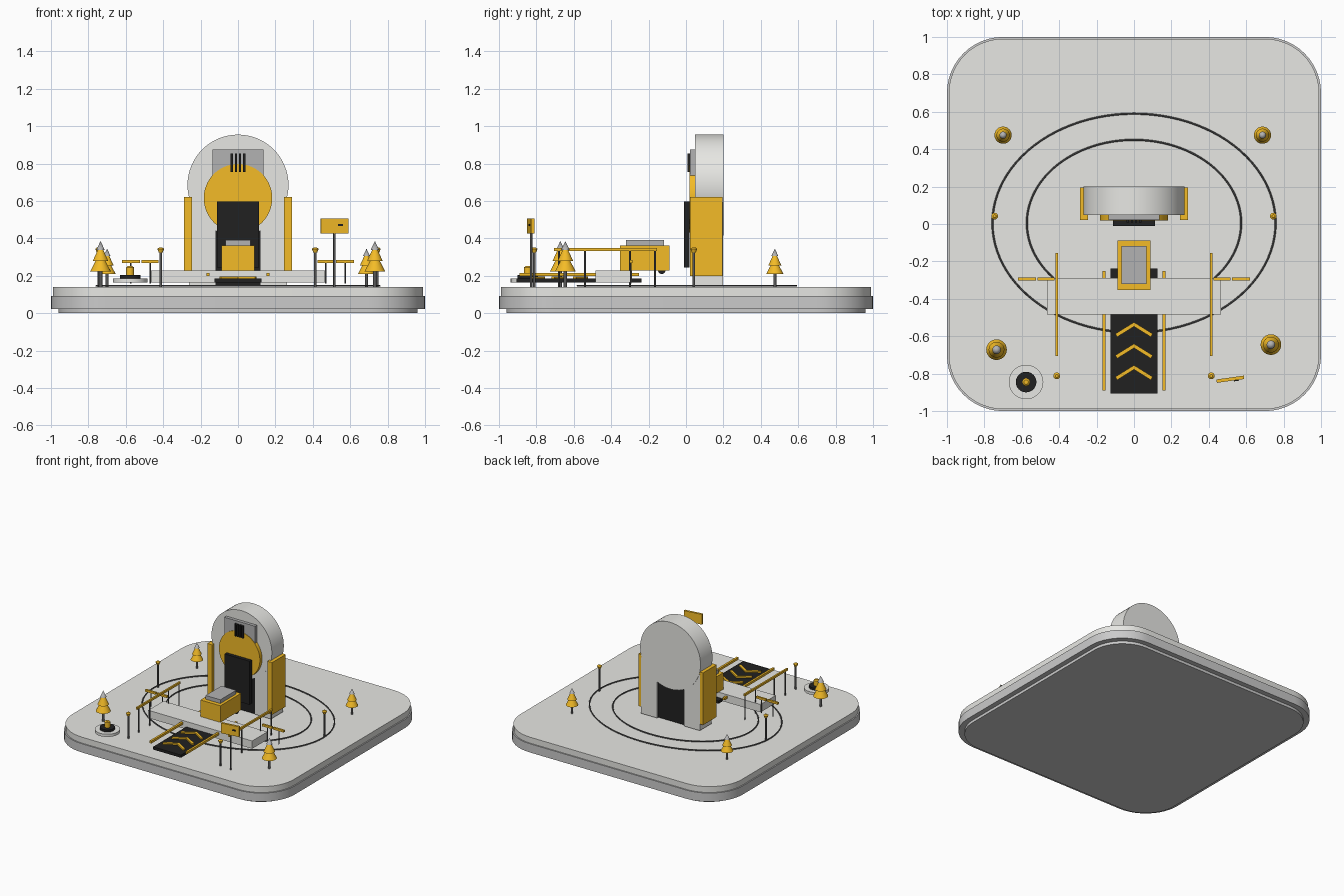
import bpy, bmesh, math
from mathutils import Vector

if "Cube" in bpy.data.objects:
    bpy.data.objects.remove(bpy.data.objects["Cube"])


def material(name, rgb):
    m = bpy.data.materials.new(name)
    m.diffuse_color = (*rgb, 1)
    m.use_nodes = True
    m.node_tree.nodes["Principled BSDF"].inputs["Base Color"].default_value = m.diffuse_color
    return m


YELLOW = material("amber", (0.9, 0.5, 0.02))
BLACK = material("black", (0.015, 0.015, 0.015))
DARK = material("dark_grey", (0.1, 0.1, 0.1))
SILVER = material("silver", (0.45, 0.45, 0.45))
WHITE = material("off_white", (0.8, 0.8, 0.77))


def finish(name, bm, mat=None, smooth=True):
    me = bpy.data.meshes.new(name)
    bmesh.ops.recalc_face_normals(bm, faces=bm.faces)
    bm.to_mesh(me)
    bm.free()
    ob = bpy.data.objects.new(name, me)
    bpy.context.collection.objects.link(ob)
    if mat:
        me.materials.append(mat)
    if smooth:
        bpy.ops.object.select_all(action='DESELECT')
        ob.select_set(True)
        bpy.context.view_layer.objects.active = ob
        bpy.ops.object.shade_smooth_by_angle(angle=math.radians(35))
    return ob


def box(name, x, y, z, mat=None):
    """Box from (min, max) ranges."""
    bm = bmesh.new()
    bmesh.ops.create_cube(bm, size=1)
    for v in bm.verts:
        for i, r in enumerate((x, y, z)):
            v.co[i] = r[0] if v.co[i] < 0 else r[1]
    return finish(name, bm, mat, False)


def rod(name, a, b, r1, mat=None, r2=None, seg=24):
    """Cylinder or cone between two points."""
    a, b = Vector(a), Vector(b)
    bm = bmesh.new()
    bmesh.ops.create_cone(bm, cap_ends=True, segments=seg, radius1=r1,
                          radius2=r1 if r2 is None else r2, depth=(b - a).length)
    rot = (b - a).to_track_quat('Z', 'Y')
    for v in bm.verts:
        v.co = rot @ v.co + (a + b) / 2
    return finish(name, bm, mat)


def rounded_slab(name, half, radius, z0, z1, mat=None):
    bm = bmesh.new()
    pts = []
    for k in range(4):
        cx = (half - radius) * (1 if k in (0, 3) else -1)
        cy = (half - radius) * (1 if k in (0, 1) else -1)
        for i in range(13):
            t = math.pi / 2 * (k + i / 12)
            pts.append(bm.verts.new((cx + radius * math.cos(t), cy + radius * math.sin(t), z0)))
    f = bm.faces.new(pts)
    top = bmesh.ops.extrude_face_region(bm, geom=[f])['geom']
    for v in top:
        if isinstance(v, bmesh.types.BMVert):
            v.co.z = z1
    return finish(name, bm, mat)


def ring(name, rx, ry, cy, z, r, mat):
    """Thin elliptical ground ring."""
    bm = bmesh.new()
    n, m = 96, 6
    vs = []
    for i in range(n):
        t = 2 * math.pi * i / n
        vs.append([bm.verts.new(((rx + r * math.cos(2 * math.pi * j / m)) * math.cos(t),
                                 cy + (ry + r * math.cos(2 * math.pi * j / m)) * math.sin(t),
                                 z + r * math.sin(2 * math.pi * j / m))) for j in range(m)])
    for i in range(n):
        for j in range(m):
            bm.faces.new((vs[i][j], vs[(i + 1) % n][j], vs[(i + 1) % n][(j + 1) % m], vs[i][(j + 1) % m]))
    return finish(name, bm, mat)


# Stepped base plate and ground rings
rounded_slab("base_foot", 0.96, 0.27, 0, 0.03)
rounded_slab("base_plate", 1.0, 0.30, 0.022, 0.092)
rounded_slab("base_deck", 0.99, 0.29, 0.09, 0.14, WHITE)
ring("outer_ground_ring", 0.757, 0.585, 0.005, 0.146, 0.005, DARK)
ring("inner_ground_ring", 0.573, 0.445, 0.005, 0.146, 0.005, DARK)

# Gate: big disc, face disc, grille and door
rod("gate_disc", (0, 0.2, 0.685), (0, 0.047, 0.685), 0.27, WHITE, seg=64)
rod("gate_face_disc", (0, 0.048, 0.615), (0, 0.018, 0.615), 0.183, YELLOW, seg=64)
box("grille_plate", (-0.137, 0.137), (0.022, 0.05), (0.73, 0.875), SILVER)
for i in range(4):
    x = -0.033 + 0.022 * i
    box("grille_bar", (x - 0.006, x + 0.006), (0.008, 0.024), (0.755, 0.855), BLACK)
box("door", (-0.112, 0.112), (-0.01, 0.018), (0.245, 0.597), BLACK)
box("gate_interior", (-0.122, 0.122), (0.05, 0.185), (0.15, 0.5), BLACK)

# Ramp with chevrons, platform
box("walkway", (-0.125, 0.125), (-0.907, -0.237), (0.163, 0.185), BLACK)
box("platform", (-0.465, 0.465), (-0.483, -0.288), (0.165, 0.228), WHITE)
for tip in (-0.525, -0.64, -0.755):
    bm = bmesh.new()
    out = [(0, tip), (0.1, tip - 0.062), (0.09, tip - 0.079), (0, tip - 0.023),
           (-0.09, tip - 0.079), (-0.1, tip - 0.062)]
    lo = [bm.verts.new((x, y, 0.184)) for x, y in out]
    hi = [bm.verts.new((x, y, 0.196)) for x, y in out]
    for i in range(6):
        j = (i + 1) % 6
        bm.faces.new((lo[i], lo[j], hi[j], hi[i]))
    for q in (lo, hi):
        bm.faces.new((q[0], q[1], q[2], q[3]))
        bm.faces.new((q[0], q[3], q[4], q[5]))
    finish("chevron", bm, YELLOW, False)

# Cart with lid and wheels
box("cart_body", (-0.089, 0.089), (-0.353, -0.088), (0.228, 0.362), YELLOW)
box("cart_lid", (-0.066, 0.066), (-0.32, -0.118), (0.36, 0.392), SILVER)
for s in (-1, 1):
    for y in (-0.13, -0.31):
        rod("cart_wheel", (s * 0.06, y, 0.23), (s * 0.086, y, 0.23), 0.02, BLACK)

# Mirrored parts
for s in (-1, 1):
    def span(a, b):
        return tuple(sorted((s * a, s * b)))

    box("gate_pillar", span(0.12, 0.262), (0.048, 0.198), (0.148, 0.6), WHITE)
    box("gate_side_panel", span(0.247, 0.29), (0.022, 0.195), (0.2, 0.622), YELLOW)
    box("walkway_rail", span(0.152, 0.169), (-0.89, -0.25), (0.198, 0.216), YELLOW)
    # Long handrail on posts
    box("handrail", span(0.406, 0.419), (-0.707, -0.155), (0.333, 0.35), YELLOW)
    for y in (-0.68, -0.54, -0.30, -0.165):
        rod("handrail_post", (s * 0.412, y, 0.14), (s * 0.412, y, 0.335), 0.005, DARK, seg=10)
    # Barrier bars beside the platform
    for a, b in ((0.425, 0.515), (0.525, 0.62)):
        box("barrier_bar", span(a, b), (-0.302, -0.287), (0.268, 0.285), YELLOW)
        m = s * (a + b) / 2
        rod("barrier_post", (m, -0.295, 0.16), (m, -0.295, 0.27), 0.004, DARK, seg=10)
    # Lamps
    for x, y in ((0.413, -0.812), (0.745, 0.042)):
        rod("lamp_post", (s * x, y, 0.14), (s * x, y, 0.33), 0.007, DARK, seg=12)
        rod("lamp_head", (s * x, y, 0.325), (s * x, y, 0.344), 0.011, YELLOW, 0.018)
        rod("lamp_cap", (s * x, y, 0.344), (s * x, y, 0.352), 0.018, YELLOW, 0.008)

# Tiered trees
for x, y, k in ((-0.70, 0.475, 1), (0.687, 0.475, 1), (-0.735, -0.672, 1.2), (0.732, -0.645, 1.2)):
    def tier(name, z0, z1, r1, r2, mat):
        rod(name, (x, y, 0.14 + z0 * k), (x, y, 0.14 + z1 * k), r1 * k, mat, r2 * k)

    tier("tree_trunk", 0, 0.08, 0.008, 0.008, DARK)
    tier("tree_lower_tier", 0.07, 0.135, 0.046, 0.012, YELLOW)
    tier("tree_middle_tier", 0.115, 0.175, 0.035, 0.008, YELLOW)
    tier("tree_tip", 0.165, 0.205, 0.019, 0, SILVER)

# Round beacon
c = (-0.577, -0.845)
for name, z0, z1, r1, r2, mat in (("beacon_base", 0.163, 0.185, 0.092, 0.092, WHITE),
                                  ("beacon_collar", 0.184, 0.203, 0.055, 0.055, BLACK),
                                  ("beacon_stem", 0.2, 0.245, 0.021, 0.021, YELLOW),
                                  ("beacon_cap", 0.245, 0.252, 0.021, 0.012, YELLOW)):
    rod(name, (*c, z0), (*c, z1), r1, mat, r2, 40)

# Sign on a post
rod("sign_post", (0.515, -0.828, 0.14), (0.515, -0.828, 0.43), 0.006, DARK, seg=12)
for name, x, y, z, mat in (("sign_board", (-0.074, 0.074), (-0.009, 0.009), (0.425, 0.507), YELLOW),
                           ("sign_mark", (0.018, 0.044), (-0.014, -0.008), (0.466, 0.476), BLACK)):
    ob = box(name, x, y, z, mat)
    ob.location = (0.515, -0.83, 0)
    ob.rotation_euler.z = math.radians(8)
